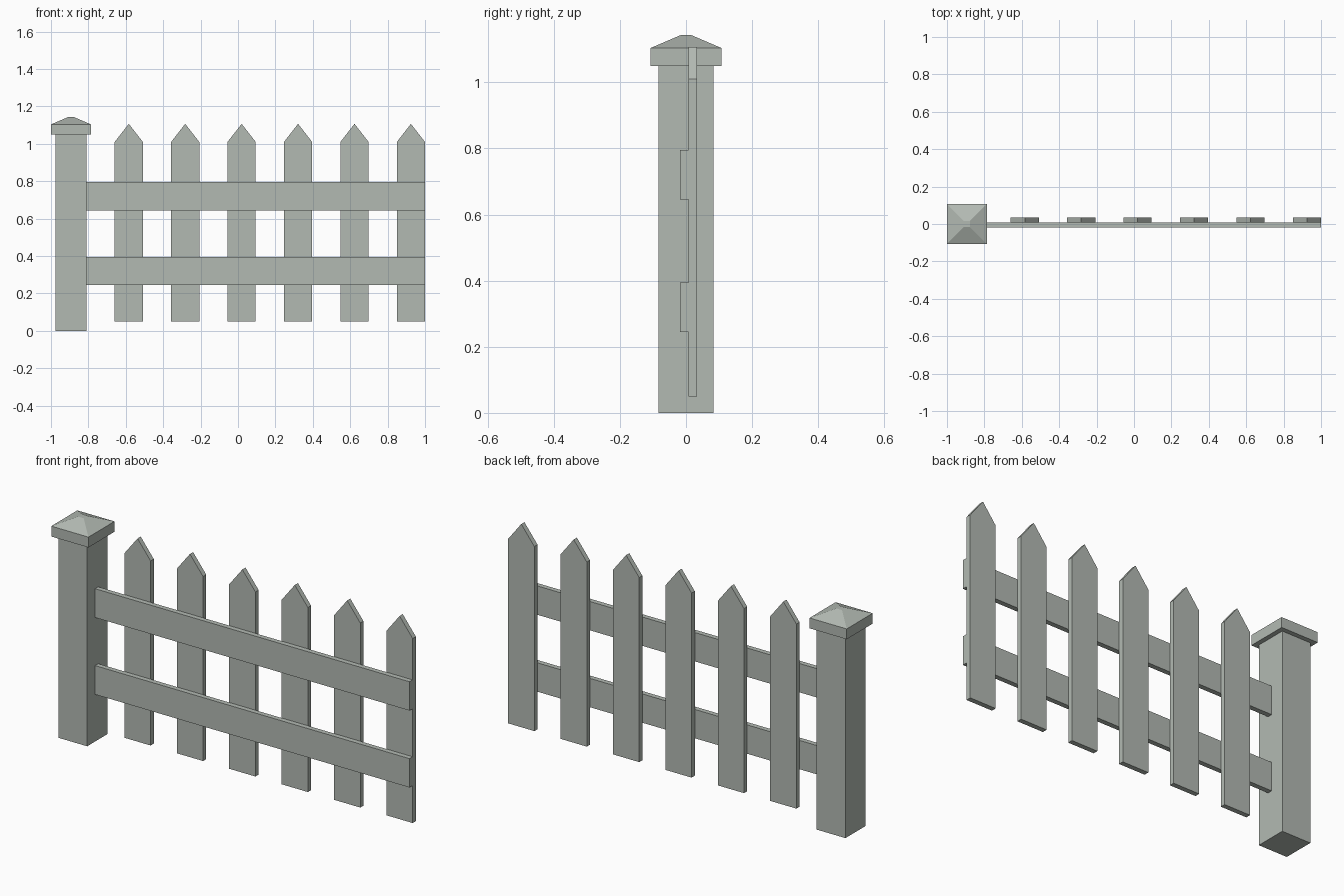
import bpy, bmesh

if "Cube" in bpy.data.objects:
    bpy.data.objects.remove(bpy.data.objects["Cube"])

paint = bpy.data.materials.new("weathered_grey_green")
paint.diffuse_color = (0.45, 0.49, 0.45, 1)
paint.use_nodes = True
paint.node_tree.nodes["Principled BSDF"].inputs["Base Color"].default_value = paint.diffuse_color


def make(name, bm):
    bmesh.ops.recalc_face_normals(bm, faces=bm.faces)
    me = bpy.data.meshes.new(name)
    bm.to_mesh(me)
    bm.free()
    me.materials.append(paint)
    ob = bpy.data.objects.new(name, me)
    bpy.context.collection.objects.link(ob)
    return ob


def prism(name, profile, y0, y1):
    """Extrude an x/z outline from y0 to y1."""
    bm = bmesh.new()
    face = bm.faces.new([bm.verts.new((x, y0, z)) for x, z in profile])
    ext = bmesh.ops.extrude_face_region(bm, geom=[face])
    moved = [v for v in ext["geom"] if isinstance(v, bmesh.types.BMVert)]
    bmesh.ops.translate(bm, verts=moved, vec=(0, y1 - y0, 0))
    return make(name, bm)


def box(name, x0, x1, y0, y1, z0, z1):
    return prism(name, [(x0, z0), (x1, z0), (x1, z1), (x0, z1)], y0, y1)


# Post
PX = -0.893
box("post", PX - 0.083, PX + 0.083, -0.083, 0.083, 0, 1.05)

# Post cap: square slab rising to a small flat-topped pyramid
bm = bmesh.new()
rings = []
for r, z in [(0.107, 1.05), (0.107, 1.104), (0.016, 1.143)]:
    rings.append([bm.verts.new((PX + sx * r, sy * r, z))
                  for sx, sy in [(-1, -1), (1, -1), (1, 1), (-1, 1)]])
for a, b in zip(rings, rings[1:]):
    for i in range(4):
        j = (i + 1) % 4
        bm.faces.new((a[i], a[j], b[j], b[i]))
bm.faces.new(rings[0][::-1])
bm.faces.new(rings[-1])
make("post_cap", bm)

# Horizontal rails in front of the pickets
for name, z in [("lower_rail", 0.245), ("upper_rail", 0.645)]:
    box(name, PX + 0.083, 1.0, -0.018, 0.008, z, z + 0.15)

# Pointed pickets
for i in range(6):
    c = -0.584 + i * 0.3017
    w = 0.0755
    prism(f"picket_{i + 1}",
          [(c - w, 0.05), (c + w, 0.05), (c + w, 1.01), (c, 1.107), (c - w, 1.01)],
          0.008, 0.034)
